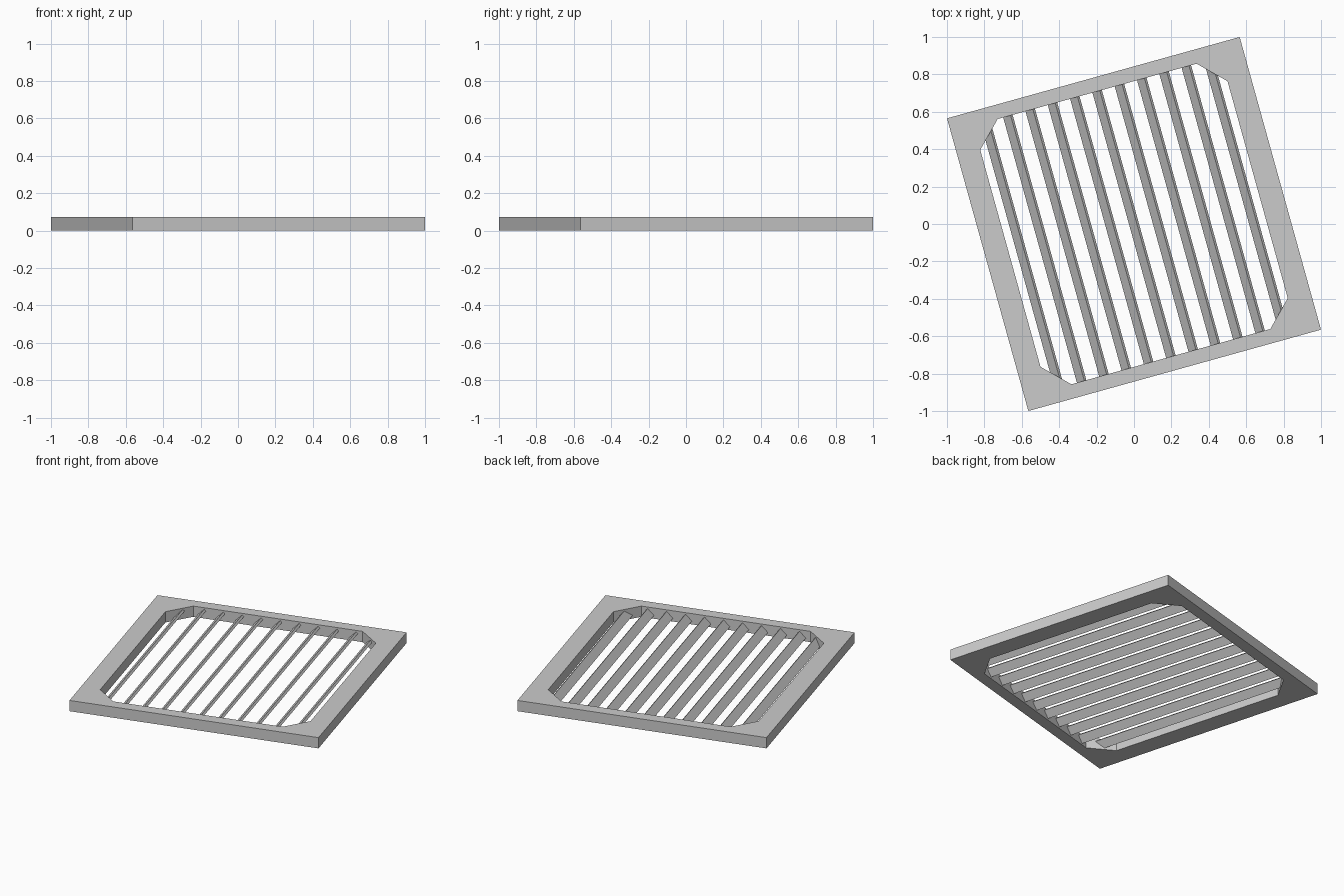
import bpy, bmesh
from math import radians
from mathutils import Matrix

if "Cube" in bpy.data.objects:
    bpy.data.objects.remove(bpy.data.objects["Cube"])

H = 0.073             # frame height
OUT = 0.812           # half side of the square frame
IU, IV, CH = 0.686, 0.736, 0.134   # opening half sizes and corner cut
SPIN = Matrix.Rotation(radians(15.53), 4, 'Z')


def make_object(name, bm):
    bmesh.ops.recalc_face_normals(bm, faces=bm.faces)
    bm.transform(SPIN)
    mesh = bpy.data.meshes.new(name)
    bm.to_mesh(mesh)
    bm.free()
    obj = bpy.data.objects.new(name, mesh)
    bpy.context.collection.objects.link(obj)
    return obj


# Frame: square outside, opening with cut corners
bm = bmesh.new()
signs = [(1, 1), (-1, 1), (-1, -1), (1, -1)]
levels = []
for z in (0, H):
    outer = [bm.verts.new((sx * OUT, sy * OUT, z)) for sx, sy in signs]
    inner = []
    for sx, sy in signs:
        pair = [bm.verts.new((sx * IU, sy * (IV - CH), z)),
                bm.verts.new((sx * (IU - CH), sy * IV, z))]
        inner += pair if sx * sy > 0 else pair[::-1]
    for i in range(4):
        j = (i + 1) % 4
        bm.faces.new((outer[i], inner[2 * i], inner[2 * i + 1]))
        bm.faces.new((outer[i], inner[2 * i + 1], inner[2 * j], outer[j]))
    levels.append((outer, inner))
for low, high in zip(*levels):
    n = len(low)
    for i in range(n):
        j = (i + 1) % n
        bm.faces.new((low[i], low[j], high[j], high[i]))
make_object("grate_frame", bm)

# Slats: thin boards tilted 45 degrees, running across the opening
COUNT, PITCH = 11, 0.1238
WIDTH, THICK = 0.058, 0.016
for k in range(COUNT):
    u = (k - (COUNT - 1) / 2) * PITCH
    bm = bmesh.new()
    place = (Matrix.Translation((u, 0, H / 2))
             @ Matrix.Rotation(radians(-45), 4, 'Y')
             @ Matrix.Diagonal((WIDTH, 2 * IV + 0.004, THICK, 1)))
    bmesh.ops.create_cube(bm, size=1, matrix=place)
    make_object(f"slat_{k + 1}", bm)
